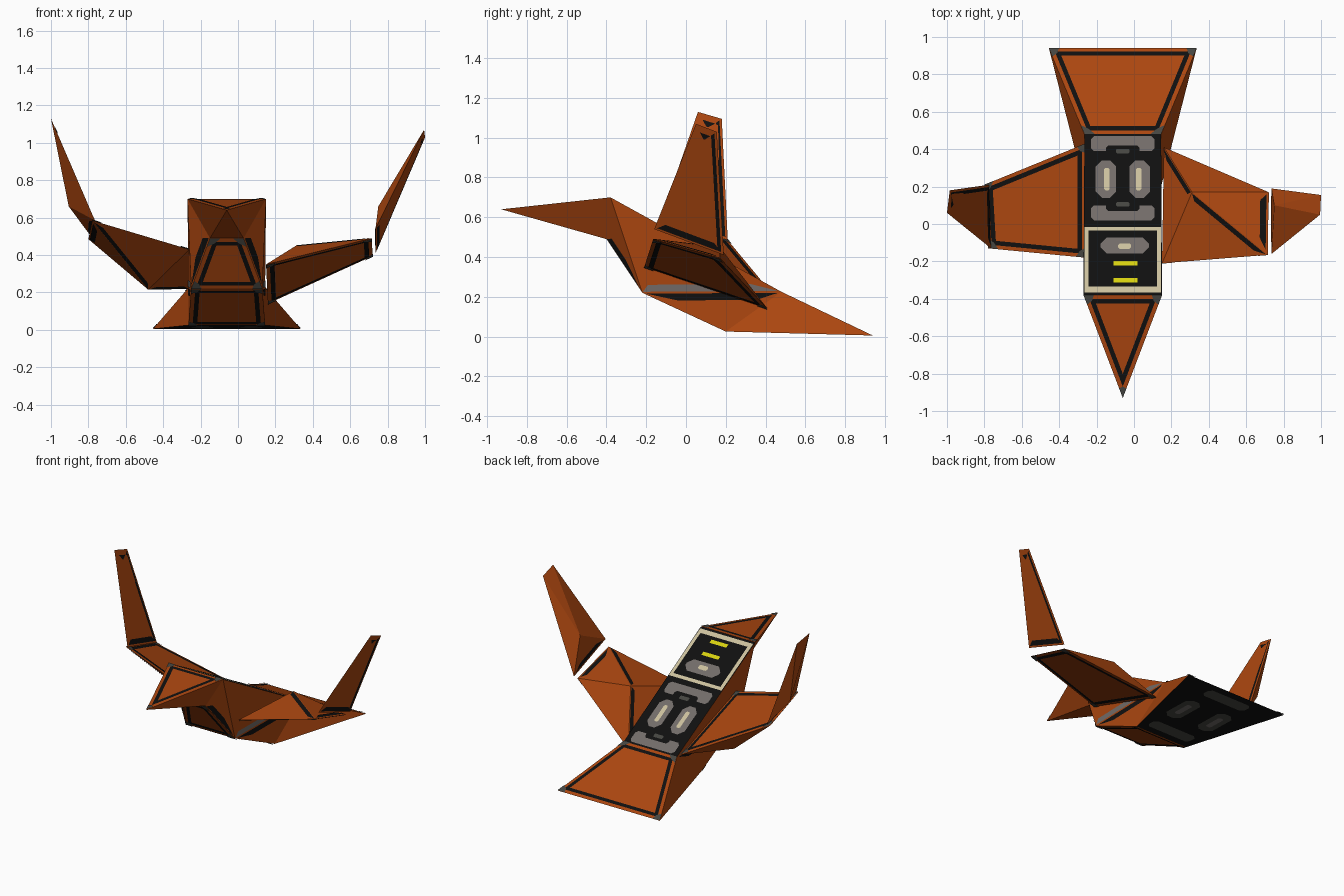
import bpy, bmesh, math
from mathutils import Vector

if "Cube" in bpy.data.objects:
    bpy.data.objects.remove(bpy.data.objects["Cube"])

def mat(name, rgb):
    m = bpy.data.materials.new(name)
    m.diffuse_color = (*rgb, 1)
    m.use_nodes = True
    m.node_tree.nodes["Principled BSDF"].inputs["Base Color"].default_value = m.diffuse_color
    return m

ORANGE, BLACK, DARK, GREY, CREAM, YELLOW = range(6)
MATS = [mat("orange hull", (0.41, 0.062, 0.005)), mat("black trim", (0.005, 0.005, 0.005)),
        mat("dark grey", (0.06, 0.06, 0.052)), mat("warm grey", (0.17, 0.15, 0.14)),
        mat("cream", (0.60, 0.53, 0.34)), mat("yellow", (0.68, 0.63, 0.005))]
LIFT = 0.003

def make_object(name, bm):
    me = bpy.data.meshes.new(name)
    bm.to_mesh(me)
    bm.free()
    for m in MATS:
        me.materials.append(m)
    ob = bpy.data.objects.new(name, me)
    bpy.context.collection.objects.link(ob)
    return ob

def add_poly(bm, pts, color):
    f = bm.faces.new([bm.verts.new(p) for p in pts])
    f.material_index = color
    return f

def trim_face(bm, pts, keys, normal, edges, d1, d2, color):
    """Inset stripes along chosen edges of a face, with grey corner caps."""
    n = len(pts)
    def inset(i, d):
        e1 = (pts[(i + 1) % n] - pts[i]).normalized()
        e2 = (pts[i - 1] - pts[i]).normalized()
        return pts[i] + (e1 + e2) * (d / max(e1.cross(e2).length, 0.3)) + e1.cross(e2).normalized() * LIFT
    for i in range(n):
        j = (i + 1) % n
        if edges == "all" or {keys[i], keys[j]} in edges:
            add_poly(bm, [inset(i, d1), inset(j, d1), inset(j, d2), inset(i, d2)], color)
        if edges == "all":
            e1 = (pts[j] - pts[i]).normalized() * 0.055
            e2 = (pts[i - 1] - pts[i]).normalized() * 0.055
            up = e1.cross(e2).normalized() * (LIFT + 0.002)
            add_poly(bm, [p + up for p in (pts[i], pts[i] + e1, pts[i] + (e1 + e2) * 0.6, pts[i] + e2)], DARK)

def build(name, verts, faces, colors=None, trims=()):
    """Closed faceted hull plus trim stripes; verts and faces are keyed by letters."""
    bm = bmesh.new()
    bv = {k: bm.verts.new(p) for k, p in verts.items()}
    made = []
    for f in faces:
        face = bm.faces.new([bv[k] for k in f])
        face.material_index = (colors or {}).get(f, ORANGE)
        made.append(face)
    bmesh.ops.recalc_face_normals(bm, faces=bm.faces[:])
    tb = bmesh.new()
    back = {v: k for k, v in bv.items()}
    for fi, edges, d1, d2, color in trims:
        face = made[faces.index(fi)]
        face.normal_update()
        trim_face(tb, [v.co.copy() for v in face.verts], [back[v] for v in face.verts],
                  face.normal, edges, d1, d2, color)
    make_object(name, bm)
    make_object(name + "_trim", tb)

# Body: capital letters on the right side, small letters on the left
CX = -0.06
half = {"B": (0.21, -0.38, 0.70), "C": (0.09, -0.40, 0.49), "D": (0.19, -0.22, 0.22),
        "E": (0.205, 0.20, 0.025), "F": (0.395, 0.94, 0.005), "G": (0.205, 0.48, 0.225)}
body = {"A": (CX, -0.93, 0.64)}
for k, (h, y, z) in half.items():
    body[k] = (CX + h, y, z)
    body[k.lower()] = (CX - h, y, z)
faces = ["ABb", "BGgb", "GFfg", "FEef", "EDde", "DCcd", "ACc"]
for side in ("ABC", "BCD", "BDG", "DEG", "EFG"):
    faces += [side, side.lower().replace("a", "A")]
trims = [(f, "all", 0.022, 0.046, BLACK) for f in ("ABb", "GFfg", "EDde", "DCcd")]
for f, e, c in (("BDG", "DG", GREY), ("DEG", "DG", BLACK), ("BCD", "CD", BLACK)):
    trims += [(f, [set(e)], 0.005, 0.04, c), (f.lower(), [set(e.lower())], 0.005, 0.04, c)]
build("body", body, faces, {"BGgb": BLACK, "FEef": BLACK}, trims)

# Painted panels on the back and the underside
def top_z(y): return 0.70 - 0.5523 * (y + 0.38)
def under_z(y): return 0.025 - 0.027 * (y - 0.20)

def panel(bm, x, y, hx, hy, color, layer=1, cut=0.0, under=False):
    """Rectangle with clipped corners laid on the body surface."""
    c = min(hx, hy) * cut
    pts = [(hx, hy - c), (hx - c, hy), (c - hx, hy), (-hx, hy - c),
           (-hx, c - hy), (c - hx, -hy), (hx - c, -hy), (hx, c - hy)]
    if not cut:
        pts = [(hx, hy), (-hx, hy), (-hx, -hy), (hx, -hy)]
    out = []
    for px, py in pts:
        z = under_z(y + py) - 0.0015 * layer if under else top_z(y + py) + 0.002 * layer
        out.append((CX + x + px, y + py, z))
    add_poly(bm, out[::-1] if under else out, color)

bm = bmesh.new()
panel(bm, 0, -0.19, 0.205, 0.175, CREAM)
panel(bm, 0, -0.185, 0.182, 0.15, BLACK, 2)
panel(bm, 0.01, -0.115, 0.13, 0.042, GREY, 3, 0.8)
panel(bm, 0.01, -0.118, 0.035, 0.015, CREAM, 4, 0.6)
for y in (-0.21, -0.30):
    panel(bm, 0.015, y, 0.065, 0.012, YELLOW, 3)
make_object("cockpit_panel", bm)

bm = bmesh.new()
for y in (0.06, 0.43):
    panel(bm, 0, y, 0.17, 0.04, GREY, 1, 0.4)
    panel(bm, 0, y + (0.035 if y < 0.2 else -0.035), 0.09, 0.025, BLACK, 2, 0.5)
    panel(bm, 0, 0.105 if y < 0.2 else 0.39, 0.035, 0.012, DARK, 3, 0.4)
for s in (-1, 1):
    panel(bm, s * 0.09, 0.24, 0.055, 0.10, GREY, 1, 0.6)
    panel(bm, s * 0.085, 0.24, 0.015, 0.06, CREAM, 2, 0.5)
make_object("engine_panel", bm)

bm = bmesh.new()
for y in (0.30, 0.84):
    panel(bm, 0, y, 0.17, 0.045, DARK, 1, 0.5, True)
for s in (-1, 1):
    panel(bm, s * 0.13, 0.57, 0.06, 0.13, DARK, 1, 0.6, True)
    panel(bm, s * 0.13, 0.57, 0.02, 0.07, GREY, 2, 0.5, True)
make_object("belly_panel", bm)

# Wings and fins: one flat side (a b c d) with a ridge point e on the other side
SHELL = ["abcd", "abe", "bce", "cde", "dae"]
WING_TRIM = [("abcd", "all", 0.02, 0.045, BLACK), ("abe", [set("ae")], 0.004, 0.03, BLACK),
             ("bce", [set("ce")], 0.004, 0.03, BLACK), ("cde", [set("cd")], 0.012, 0.045, BLACK)]
FIN_TRIM = [("abcd", [set("ab")], 0.012, 0.045, BLACK), ("abcd", [set("cd")], 0.035, 0.065, BLACK),
            ("abcd", [set("bc")], 0.012, 0.03, BLACK), ("abe", [set("ab")], 0.012, 0.04, BLACK)]

def shell(name, pts, trim):
    build(name, dict(zip("abcde", pts)), SHELL, None, trim)

shell("left_wing", [(-0.26, 0.43, 0.22), (-0.26, -0.18, 0.43), (-0.78, -0.13, 0.585),
                    (-0.80, 0.21, 0.485), (-0.48, 0.15, 0.215)], WING_TRIM)
shell("right_wing", [(0.16, 0.41, 0.14), (0.15, -0.21, 0.35), (0.715, -0.165, 0.49),
                     (0.72, 0.17, 0.395), (0.31, 0.17, 0.45)], WING_TRIM)
shell("left_fin", [(-0.765, -0.13, 0.585), (-0.775, 0.21, 0.485), (-0.985, 0.18, 1.095),
                   (-1.0, 0.06, 1.13), (-0.905, 0.14, 0.66)], FIN_TRIM)
shell("right_fin", [(0.735, -0.16, 0.54), (0.735, 0.19, 0.41), (1.0, 0.155, 1.03),
                    (0.995, 0.05, 1.07), (0.75, 0.10, 0.66)], FIN_TRIM)
